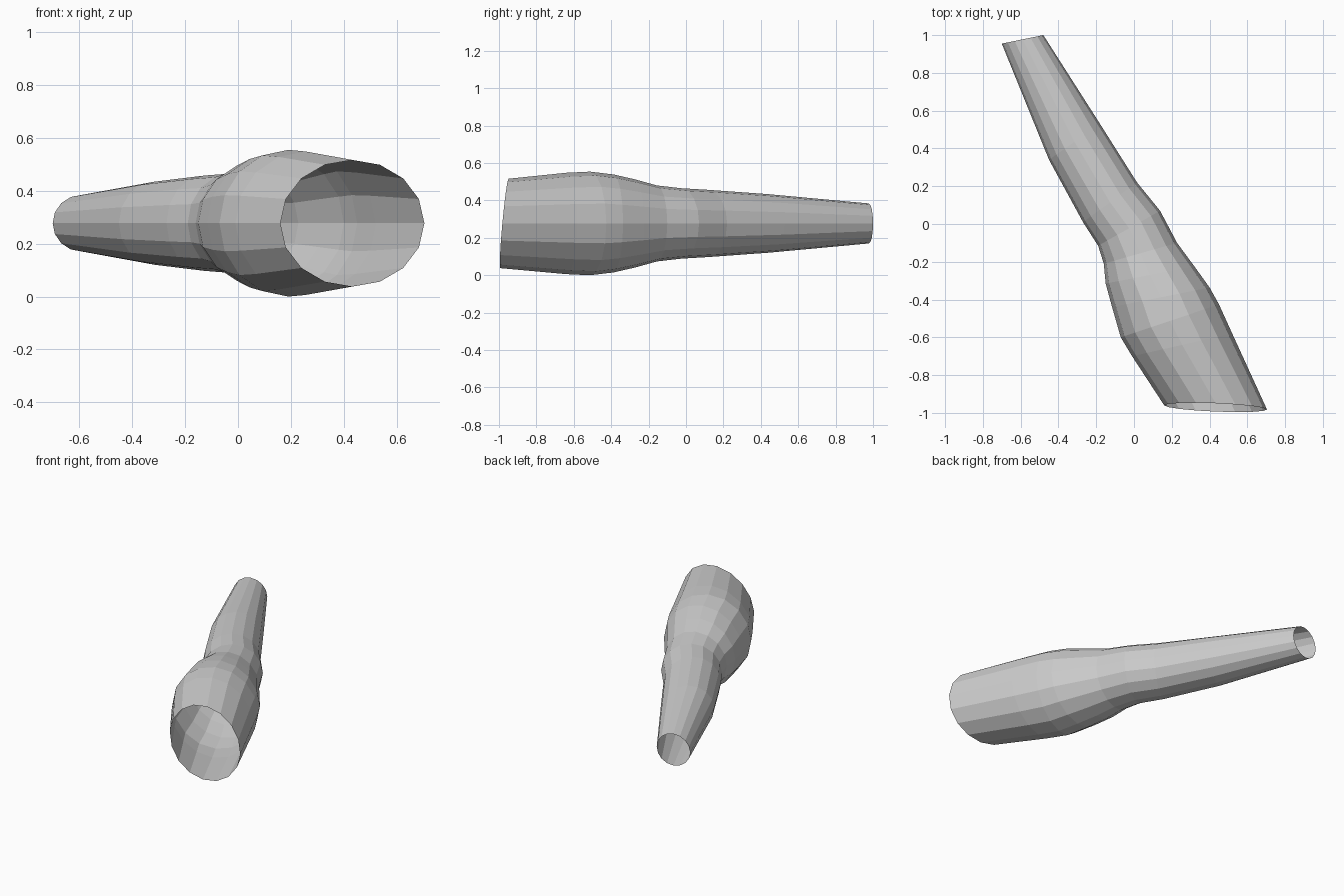
import bpy, bmesh, math
from mathutils import Vector

if "Cube" in bpy.data.objects:
    bpy.data.objects.remove(bpy.data.objects["Cube"])

SIDES = 16
MID_Z = 0.277

# Cross-sections: left x, y; right x, y; half height; forward lean of the lower half
RINGS = [
    (-0.70, 0.955, -0.48, 1.00, 0.107, 0.0),
    (-0.45, 0.34, -0.18, 0.53, 0.157, 0.0),
    (-0.27, 0.01, 0.016, 0.22, 0.180, 0.0),
    (-0.19, -0.115, 0.138, 0.07, 0.188, 0.0),
    (-0.16, -0.21, 0.228, -0.10, 0.203, 0.0),
    (-0.15, -0.315, 0.32, -0.225, 0.235, 0.0),
    (-0.116, -0.44, 0.40, -0.336, 0.262, 0.0),
    (-0.07, -0.60, 0.45, -0.426, 0.277, 0.0),
    (-0.01, -0.70, 0.52, -0.58, 0.271, 0.0),
    (0.16, -0.96, 0.704, -0.982, 0.239, 0.022),
]

# Open tapering tube lofted through the rings
bm = bmesh.new()
loops = []
for lx, ly, rx, ry, h, lean in RINGS:
    left, right = Vector((lx, ly, MID_Z)), Vector((rx, ry, MID_Z))
    centre, half = (left + right) / 2, (right - left) / 2
    loop = []
    for i in range(SIDES):
        a = math.tau * i / SIDES
        offset = Vector((0, lean, h)) * math.sin(a)
        loop.append(bm.verts.new(centre + half * math.cos(a) + offset))
    loops.append(loop)

for a, b in zip(loops, loops[1:]):
    for i in range(SIDES):
        j = (i + 1) % SIDES
        bm.faces.new((a[i], a[j], b[j], b[i]))

bmesh.ops.recalc_face_normals(bm, faces=bm.faces)
mesh = bpy.data.meshes.new("sleeve")
bm.to_mesh(mesh)
bm.free()
bpy.context.collection.objects.link(bpy.data.objects.new("sleeve", mesh))
